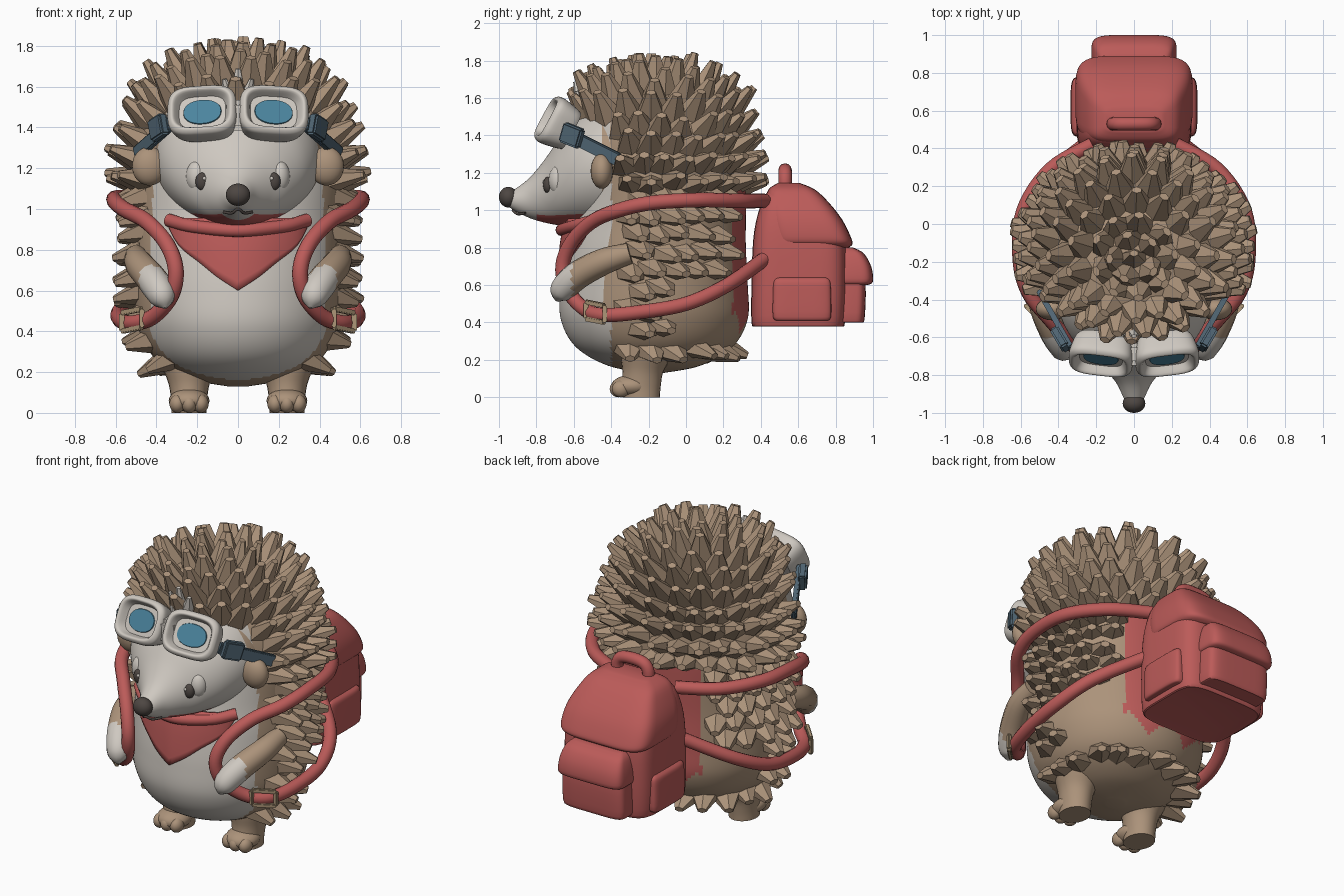
import bpy, bmesh, math, random
from mathutils import Vector, Euler

random.seed(4)
old = bpy.data.objects.get("Cube")
if old:
    bpy.data.objects.remove(old, do_unlink=True)


def material(name, r, g, b):
    m = bpy.data.materials.new(name)
    m.use_nodes = True
    m.diffuse_color = (r, g, b, 1)
    m.node_tree.nodes["Principled BSDF"].inputs["Base Color"].default_value = (r, g, b, 1)
    return m


BROWN = material("brown fur", .41, .29, .195)
CREAM = material("pale fur", .62, .58, .53)
RED = material("red cloth", .50, .105, .10)
BLUE = material("blue lens", .07, .23, .34)
SLATE = material("slate strap", .08, .13, .17)
DARK = material("dark nose", .075, .062, .055)
TAN = material("tan buckle", .42, .31, .19)
SIDES = (("left", 1), ("right", -1))


def activate(ob):
    bpy.ops.object.select_all(action='DESELECT')
    ob.select_set(True)
    bpy.context.view_layer.objects.active = ob


def make(name, bm, mats, rule=None, loc=(0, 0, 0), smooth=True):
    """Turn a bmesh into an object, colouring faces by a rule."""
    bmesh.ops.recalc_face_normals(bm, faces=bm.faces)
    if rule:
        for f in bm.faces:
            f.material_index = rule(f.calc_center_median())
    me = bpy.data.meshes.new(name)
    bm.to_mesh(me)
    bm.free()
    ob = bpy.data.objects.new(name, me)
    bpy.context.collection.objects.link(ob)
    ob.location = loc
    for m in mats:
        me.materials.append(m)
    if smooth:
        activate(ob)
        bpy.ops.object.shade_smooth_by_angle(angle=math.radians(40))
    return ob


def at(rows, u):
    """Smooth interpolation through a list of tuples."""
    last = len(rows) - 1
    i = max(0, min(int(u), last - 1))
    t = u - i
    quad = [rows[max(0, min(last, i + k))] for k in (-1, 0, 1, 2)]
    return [.5 * (2 * b + (c - a) * t + (2 * a - 5 * b + 4 * c - d) * t * t
                  + (3 * b - a - 3 * c + d) * t ** 3) for a, b, c, d in zip(*quad)]


def loft(name, rings, mats, rule=None, axis='Z', n=2, seg=48, steps=4, loc=(0, 0, 0)):
    """Rings are (position, centre offset, x radius, other radius)."""
    bm = bmesh.new()
    loops = []
    power = lambda v: math.copysign(abs(v) ** (2 / n), v)
    for k in range((len(rings) - 1) * steps + 1):
        t, c, rx, ro = at(rings, k / steps)
        loop = []
        for j in range(seg):
            a = math.tau * j / seg
            x, o = rx * power(math.cos(a)), c + ro * power(math.sin(a))
            loop.append(bm.verts.new((x, o, t) if axis == 'Z' else (x, t, o)))
        loops.append(loop)
    for p, q in zip(loops, loops[1:]):
        for j in range(seg):
            bm.faces.new((p[j], p[(j + 1) % seg], q[(j + 1) % seg], q[j]))
    bm.faces.new(loops[0])
    bm.faces.new(loops[-1])
    return make(name, bm, mats, rule, loc)


def ball(name, loc, size, mat):
    bm = bmesh.new()
    bmesh.ops.create_uvsphere(bm, u_segments=24, v_segments=14, radius=1)
    bmesh.ops.scale(bm, vec=size, verts=bm.verts)
    return make(name, bm, [mat], loc=loc)


def tube(name, pts, radius, mats, rule=None):
    """Round tube along smooth points (x, y, z, radius factor)."""
    pts = [tuple(p) + (1,) * (4 - len(p)) for p in pts]
    cu = bpy.data.curves.new(name, 'CURVE')
    cu.dimensions, cu.bevel_depth, cu.use_fill_caps = '3D', radius, True
    sp = cu.splines.new('POLY')
    sp.points.add((len(pts) - 1) * 6)
    for k, p in enumerate(sp.points):
        x, y, z, r = at(pts, k / 6)
        p.co, p.radius = (x, y, z, 1), r
    ob = bpy.data.objects.new(name, cu)
    bpy.context.collection.objects.link(ob)
    activate(ob)
    bpy.ops.object.convert(target='MESH')
    ob = bpy.context.view_layer.objects.active
    bm = bmesh.new()
    bm.from_mesh(ob.data)
    bpy.data.objects.remove(ob, do_unlink=True)
    return make(name, bm, mats, rule)


def bar(name, a, b, w, h, mat):
    """Bevelled box running from a to b."""
    a, b = Vector(a), Vector(b)
    bm = bmesh.new()
    bmesh.ops.create_cube(bm, size=1)
    bmesh.ops.scale(bm, vec=(w, (b - a).length, h), verts=bm.verts)
    bmesh.ops.bevel(bm, geom=bm.edges[:], offset=min(w, h) * .2, segments=2, affect='EDGES')
    ob = make(name, bm, [mat], loc=(a + b) / 2)
    ob.rotation_euler = (b - a).to_track_quat('Y', 'Z').to_euler()


# Body: pale belly, zigzag red patch behind the pack
BODY = [(.13, -.17, .05, .05), (.17, -.17, .25, .25), (.27, -.17, .41, .42), (.42, -.17, .49, .5),
        (.6, -.17, .51, .5), (.8, -.16, .51, .48), (.97, -.14, .51, .46), (1.2, -.12, .53, .44),
        (1.4, -.13, .49, .43), (1.55, -.15, .4, .38), (1.64, -.17, .28, .28), (1.69, -.18, .08, .08)]


def body_rule(c):
    zigzag = .34 + .12 * abs((c.x * 8) % 2 - 1)
    if c.y > .1 and abs(c.x) < .28 and zigzag < c.z < 1.12:
        return 2
    belly = abs(c.x) < min(.43, .27 + (c.z - .17) * .8)
    return int(c.y < -.4 and c.z < 1.58 and belly)


loft("body", BODY, [BROWN, CREAM, RED], body_rule, seg=144, steps=8)


def body_ring(z):
    lo, hi = 0, len(BODY) - 1
    for _ in range(30):
        mid = (lo + hi) / 2
        lo, hi = (mid, hi) if at(BODY, mid)[0] < z else (lo, mid)
    return at(BODY, lo)


# Spines: staggered rows of broad blunt blades
def spine(bm, p, d, length, width, tip=.28):
    new = bmesh.ops.create_cone(bm, cap_ends=True, segments=6, radius1=width,
                                radius2=width * tip, depth=length)['verts']
    bmesh.ops.translate(bm, vec=(0, 0, length / 2 - .05), verts=new)
    bmesh.ops.scale(bm, vec=(1, .7, 1), verts=new)
    bmesh.ops.rotate(bm, matrix=d.to_track_quat('Z', 'Y').to_matrix(), verts=new)
    bmesh.ops.translate(bm, vec=p, verts=new)


bm = bmesh.new()
for row, z in enumerate((.25, .36, .46, .57, .67, .77, .87, .97, 1.06,
                         1.15, 1.25, 1.35, 1.44, 1.52, 1.59, 1.64, 1.67, 1.685)):
    _, cy, rx, ry = body_ring(z)
    count = max(5, int(math.tau * rx / .12))
    head = z > 1.1
    for k in range(count):
        a = math.tau * (k + .5 * (row % 2) + random.uniform(-.15, .15)) / count
        p = Vector((rx * math.cos(a), cy + ry * math.sin(a), z + random.uniform(-.015, .015)))
        face_gap = p.y < (-.36 if head else -.32) and z < 1.48
        bare_back = .3 < z < .62 and p.y > -.08
        pack_gap = .3 < z < 1.1 and p.y > .1 and abs(p.x) < .3
        if face_gap or bare_back or pack_gap:
            continue
        if head:
            d = (p - Vector((0, -.12, 1.12))).normalized() + Vector((0, .12, .1))
            spine(bm, p, d, random.uniform(.155, .19) + .03 * (z > 1.48), .1)
        else:
            d = Vector((math.cos(a), math.sin(a) + .35, -.5 if z < .3 else -.25))
            spine(bm, p, d, random.uniform(.13, .165), .1)
spine(bm, Vector((0, -.18, 1.69)), Vector((0, .2, 1)), .18, .09)
make("spines", bm, [BROWN], smooth=False)

bm = bmesh.new()
for x in (-.05, 0, .05):
    spine(bm, Vector((x, -.57, 1.57)), Vector((x * 5, -.2, 1)), .17 - abs(x), .05)
make("forehead_tuft", bm, [CREAM], smooth=False)

# Face and snout
FACE = [(-.25, 1.25, .43, .37), (-.45, 1.24, .40, .34), (-.58, 1.205, .345, .295), (-.68, 1.15, .26, .23),
        (-.76, 1.1, .165, .165), (-.84, 1.065, .095, .105), (-.92, 1.055, .055, .055), (-.96, 1.06, .03, .03)]
loft("face", FACE, [BROWN, CREAM, RED],
     lambda c: 2 if c.z < .975 and c.y > -.8 else int(c.y < -.45), axis='Y', seg=72, steps=6)
ball("nose", (0, -.95, 1.07), (.06, .05, .055), DARK)
tube("mouth", [(-.07, -.86, .985), (-.03, -.9, .98), (0, -.925, 1.0), (.03, -.9, .98), (.07, -.86, .985)], .007, [DARK])
for side, s in SIDES:
    ball(side + "_eyelid", (s * .2, -.68, 1.16), (.055, .055, .08), CREAM)
    ball(side + "_eye", (s * .175, -.738, 1.135), (.034, .026, .044), DARK)
    ball(side + "_eye_glint", (s * .165, -.76, 1.15), (.009, .007, .009), CREAM)
    ball(side + "_ear", (s * .435, -.45, 1.21), (.085, .06, .095), BROWN)

# Goggles: deep rounded frames, lens plates, strap and clasp
FRAME = [(.08, 0, .14, .11), (.05, 0, .155, .12), (-.03, 0, .17, .135), (-.06, 0, .16, .125),
         (-.065, 0, .14, .105), (-.02, 0, .115, .088)]
LENS = [(-.021, 0, .094, .067), (-.027, 0, .092, .065)]
for side, s in SIDES:
    for part, rings, mat, n in (("_goggle_frame", FRAME, CREAM, 3.5), ("_goggle_lens", LENS, BLUE, 2.2)):
        ob = loft(side + part, rings, [mat], axis='Y', n=n, loc=(s * .172, -.69, 1.465))
        ob.rotation_euler = Euler((math.radians(-28), s * .06, s * .12))
    bar(side + "_goggle_strap", (s * .33, -.66, 1.42), (s * .5, -.36, 1.27), .03, .07, SLATE)
    bar(side + "_goggle_clasp", (s * .36, -.66, 1.42), (s * .42, -.56, 1.38), .05, .11, SLATE)
bar("goggle_bridge", (-.06, -.69, 1.46), (.06, -.69, 1.46), .12, .15, CREAM)

# Neckerchief: triangle laid over the chest
bm = bmesh.new()
EDGE = [(0, .6), (.1, .665), (.18, .73), (.29, .82), (.35, .93)]
columns = []
for k in range(-16, 17):
    x, low = at(EDGE, abs(k) / 4)
    column = []
    for j in range(9):
        z = low + (.955 - low) * j / 8
        _, cy, rx, ry = body_ring(z)
        y = cy - (ry + .02 + .03 * j / 8) * math.sqrt(1 - (x / (rx + .02)) ** 2)
        column.append(bm.verts.new((math.copysign(x, k), y, z)))
    columns.append(column)
for p, q in zip(columns, columns[1:]):
    for j in range(8):
        bm.faces.new((p[j], q[j], q[j + 1], p[j + 1]))
scarf = make("neckerchief", bm, [RED])
scarf.modifiers.new("thickness", 'SOLIDIFY').thickness = .025
tube("neckerchief_roll", [(-.34, -.5, .945), (-.22, -.6, .915), (0, -.665, .895), (.22, -.6, .915), (.34, -.5, .945)], .033, [RED])

# Limbs
LEG = [(.0, -.24, .085, .1), (.06, -.24, .088, .105), (.14, -.23, .1, .11), (.22, -.21, .13, .14), (.3, -.19, .16, .16)]
for side, s in SIDES:
    tube(side + "_arm", [(s * .5, -.3, .77, .8), (s * .485, -.43, .73, 1), (s * .43, -.56, .665, 1.08),
                         (s * .385, -.64, .6, 1.05), (s * .365, -.675, .55, .8), (s * .355, -.69, .515, .15)],
         .07, [BROWN, CREAM], lambda c: int(c.y < -.61))
    loft(side + "_leg", LEG, [BROWN], loc=(s * .24, 0, 0), seg=24)
    ball(side + "_foot", (s * .24, -.29, .06), (.1, .11, .06), BROWN)
    for k in (-1, 0, 1):
        ball(side + "_toe", (s * .24 + k * .058, -.36 + .012 * abs(k), .045), (.038, .048, .045), BROWN)

# Backpack
PACK = [(.38, .6, .27, .235), (.4, .6, .295, .25), (.6, .605, .305, .255), (.85, .605, .3, .245),
        (1.0, .585, .275, .195), (1.09, .56, .23, .13), (1.13, .55, .15, .06)]
FLAP = [(.8, .68, .25, .19), (.82, .675, .295, .215), (.86, .665, .31, .215), (.95, .635, .3, .2),
        (1.04, .595, .265, .17), (1.11, .565, .22, .125), (1.145, .55, .15, .06)]
POCKET = [(.4, .87, .19, .07), (.42, .87, .215, .085), (.6, .875, .215, .085), (.74, .86, .2, .07), (.78, .85, .17, .04)]
POCKET_FLAP = [(.6, .885, .2, .085), (.62, .885, .225, .115), (.7, .885, .22, .105), (.77, .87, .2, .08), (.8, .855, .17, .04)]
SIDE_POCKET = [(.41, .62, .03, .13), (.43, .62, .045, .155), (.56, .62, .045, .155), (.62, .62, .04, .15), (.64, .62, .02, .13)]
for name, rings in (("backpack", PACK), ("backpack_flap", FLAP), ("backpack_pocket", POCKET), ("pocket_flap", POCKET_FLAP)):
    loft(name, rings, [RED], n=5)
tube("backpack_handle", [(-.11, .53, 1.08), (-.105, .53, 1.17), (-.06, .53, 1.21), (.06, .53, 1.21),
                         (.105, .53, 1.17), (.11, .53, 1.08)], .036, [RED])

# Shoulder straps with buckles
STRAP = [(.22, .42, 1.05), (.44, .29, 1.05), (.585, .07, 1.055), (.605, -.18, 1.04), (.56, -.36, 1.0),
         (.45, -.5, .94), (.35, -.61, .83), (.305, -.66, .7), (.33, -.63, .57), (.42, -.54, .47),
         (.52, -.44, .44), (.575, -.25, .455), (.58, 0, .5), (.49, .22, .6), (.26, .42, .74)]
for side, s in SIDES:
    loft(side + "_side_pocket", SIDE_POCKET, [RED], n=4, loc=(s * .29, 0, 0))
    tube(side + "_shoulder_strap", [(s * x, y, z) for x, y, z in STRAP], .039, [RED])
    mid, along, up = Vector((s * .52, -.485, .455)), Vector((s * .05, .05, -.01)), Vector((0, 0, .045))
    ring = [mid + along + up, mid + along - up, mid - along - up, mid - along + up]
    for k in range(4):
        bar(side + "_buckle", ring[k], ring[(k + 1) % 4], .025, .025, TAN)
